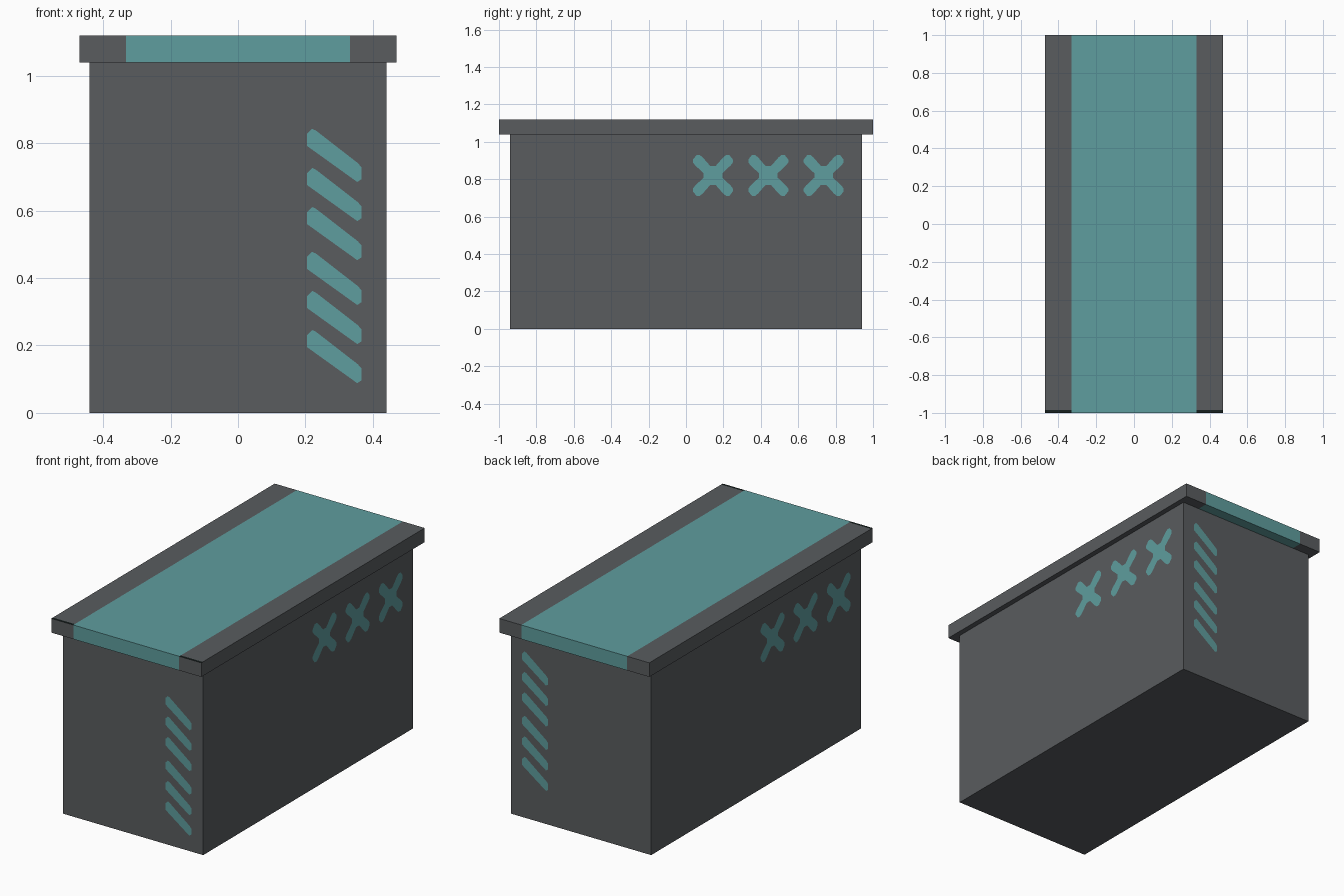
import bpy, bmesh
from mathutils import Vector

if "Cube" in bpy.data.objects:
    bpy.data.objects.remove(bpy.data.objects["Cube"])


def material(name, rgb):
    m = bpy.data.materials.new(name)
    m.diffuse_color = (*rgb, 1)
    m.use_nodes = True
    m.node_tree.nodes["Principled BSDF"].inputs["Base Color"].default_value = m.diffuse_color
    return m


grey = material("dark grey", (0.100, 0.107, 0.114))
teal = material("teal", (0.114, 0.337, 0.342))
black = material("near black", (0.008, 0.014, 0.013))


def finish(name, bm, mats):
    me = bpy.data.meshes.new(name)
    bm.to_mesh(me)
    bm.free()
    for m in mats:
        me.materials.append(m)
    ob = bpy.data.objects.new(name, me)
    bpy.context.collection.objects.link(ob)
    return ob


def box(sx, sy, z0, z1):
    bm = bmesh.new()
    bmesh.ops.create_cube(bm, size=1)
    for v in bm.verts:
        v.co = Vector((v.co.x * sx, v.co.y * sy, z0 + (v.co.z + 0.5) * (z1 - z0)))
    return bm


def cut(bm, co, no):
    bmesh.ops.bisect_plane(bm, geom=bm.verts[:] + bm.edges[:] + bm.faces[:],
                           plane_co=co, plane_no=no)


def decals(name, outlines, place, normal):
    # flat painted shapes lying just proud of a wall
    bm = bmesh.new()
    for pts in outlines:
        f = bm.faces.new([bm.verts.new(place(u, z)) for u, z in pts])
        f.normal_update()
        if f.normal.dot(Vector(normal)) < 0:
            f.normal_flip()
    finish(name, bm, [teal])


# crate body
finish("body", box(0.88, 1.88, 0, 1.04), [grey])

# lid with a wide stripe wrapped round it and a dark front trim on top
bm = box(0.94, 2.0, 1.04, 1.12)
for x in (-0.332, 0.332):
    cut(bm, (x, 0, 0), (1, 0, 0))
cut(bm, (0, -0.986, 0), (0, 1, 0))
for f in bm.faces:
    c = f.calc_center_median()
    if abs(c.x) < 0.33:
        f.material_index = 1
    elif f.normal.z > 0.5 and c.y < -0.986:
        f.material_index = 2
finish("lid", bm, [grey, teal, black])

# slanted bars on the front and, turned round and raised, on the back
bar = [(-0.081, 0.792), (-0.081, 0.828), (-0.066, 0.843), (-0.055, 0.838),
       (0.070, 0.741), (0.081, 0.728), (0.081, 0.694), (0.068, 0.685)]
drops = (0, 0.116, 0.232, 0.365, 0.481, 0.597)
bars = [[(u, z - d) for u, z in bar] for d in drops]
EPS = 0.002
decals("front_bars", bars, lambda u, z: (0.286 + u, -0.94 - EPS, z), (0, -1, 0))
decals("back_bars", bars, lambda u, z: (0.286 - u, 0.94 + EPS, z + 0.1), (0, 1, 0))

# cross marks on both long sides
arm = [(0.050, 0.012), (0.095, 0.054), (0.107, 0.070), (0.107, 0.085),
       (0.088, 0.109), (0.070, 0.109), (0.055, 0.097), (0.014, 0.050)]
cross = []
for sx, sz in ((1, 1), (-1, 1), (-1, -1), (1, -1)):
    quad = [(u * sx, z * sz) for u, z in arm]
    cross += quad if sx * sz > 0 else quad[::-1]
crosses = [[(c + u, 0.82 + z) for u, z in cross] for c in (0.144, 0.440, 0.736)]
decals("right_crosses", crosses, lambda u, z: (0.44 + EPS, u, z), (1, 0, 0))
decals("left_crosses", crosses, lambda u, z: (-0.44 - EPS, -u, z), (-1, 0, 0))
